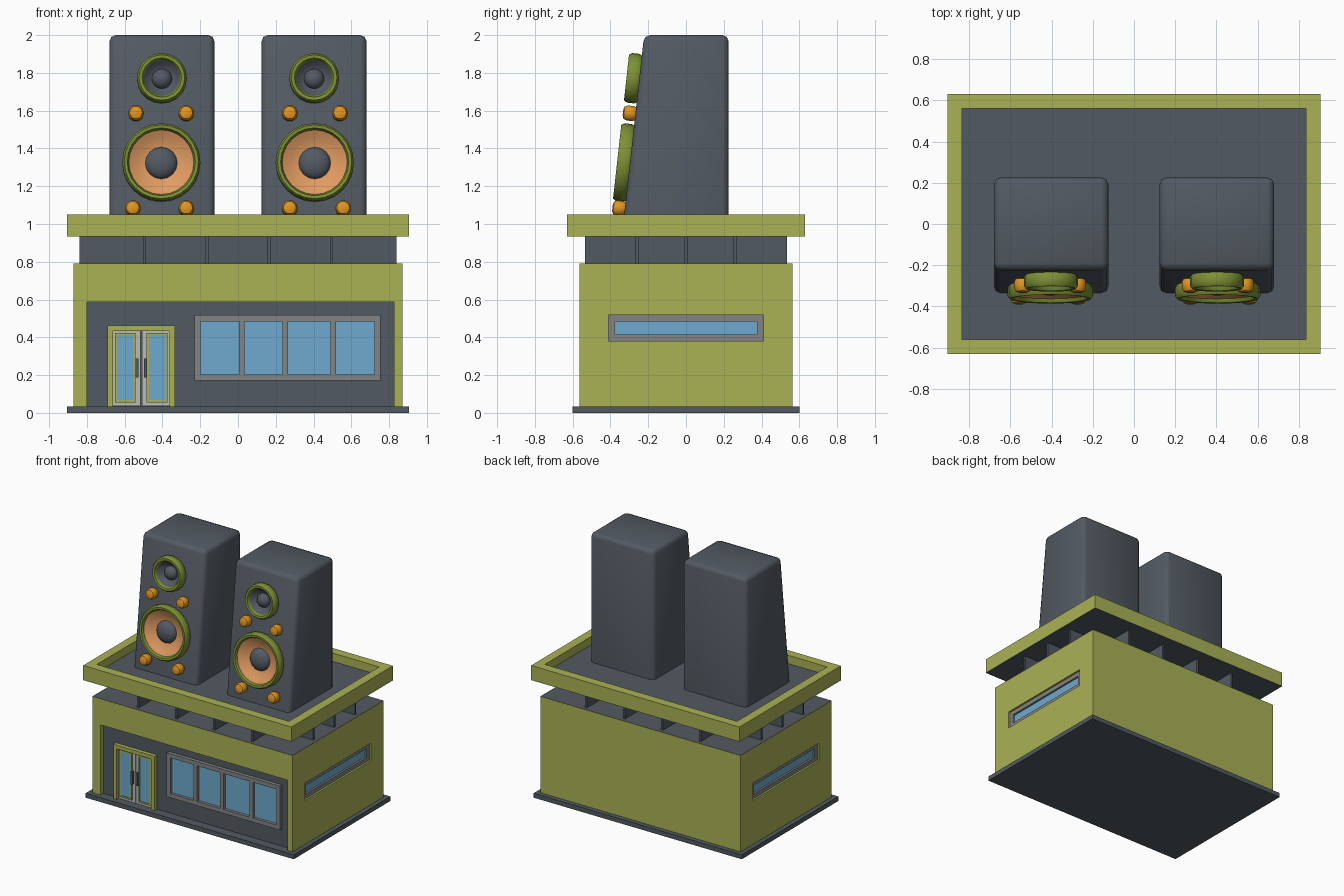
import bpy, bmesh, math
from mathutils import Vector

if "Cube" in bpy.data.objects:
    bpy.data.objects.remove(bpy.data.objects["Cube"])


def material(name, r, g, b):
    m = bpy.data.materials.new(name)
    m.diffuse_color = (r, g, b, 1)
    m.use_nodes = True
    m.node_tree.nodes["Principled BSDF"].inputs["Base Color"].default_value = m.diffuse_color
    return m


LIME = material("lime", 0.40, 0.445, 0.09)
SLATE = material("slate", 0.085, 0.102, 0.122)
GREEN = material("ring green", 0.205, 0.283, 0.035)
ORANGE = material("orange", 0.75, 0.30, 0.015)
TAN = material("cone tan", 0.75, 0.33, 0.12)
GLASS = material("glass blue", 0.156, 0.402, 0.61)
GREY = material("frame grey", 0.23, 0.23, 0.235)
PALE = material("door grey", 0.50, 0.50, 0.48)


def finish(name, bm, *mats):
    bmesh.ops.recalc_face_normals(bm, faces=bm.faces)
    me = bpy.data.meshes.new(name)
    bm.to_mesh(me)
    bm.free()
    for m in mats:
        me.materials.append(m)
    ob = bpy.data.objects.new(name, me)
    bpy.context.collection.objects.link(ob)
    return ob


def add_box(bm, x0, x1, y0, y1, z0, z1):
    vs = bmesh.ops.create_cube(bm, size=1)["verts"]
    for v in vs:
        v.co = Vector((x1 if v.co.x > 0 else x0, y1 if v.co.y > 0 else y0, z1 if v.co.z > 0 else z0))
    return vs


def boxes(name, mat, *dims):
    bm = bmesh.new()
    for d in dims:
        add_box(bm, *d)
    return finish(name, bm, mat)


def smooth(ob, angle=40):
    bpy.ops.object.select_all(action='DESELECT')
    ob.select_set(True)
    bpy.context.view_layer.objects.active = ob
    bpy.ops.object.shade_smooth_by_angle(angle=math.radians(angle))


def border(a0, a1, z0, z1, w):
    """Four bars (a0, a1, z0, z1) around a rectangle."""
    return [(a0, a1, z0, z0 + w), (a0, a1, z1 - w, z1),
            (a0, a0 + w, z0 + w, z1 - w), (a1 - w, a1, z0 + w, z1 - w)]


# Base slab
boxes("base_slab", SLATE, (-0.905, 0.905, -0.6, 0.6, 0, 0.035))

# Main walls with the front and side window recesses cut out
walls = boxes("walls", LIME, (-0.87, 0.87, -0.565, 0.565, 0.035, 0.792))
cutter = boxes("recess_cutter", LIME, (-0.8, 0.825, -0.7, -0.525, 0.0, 0.587),
               (0.835, 1, -0.41, 0.41, 0.38, 0.517), (-1, -0.835, -0.41, 0.41, 0.38, 0.517))
cutter.hide_render = True
mod = walls.modifiers.new("recesses", 'BOOLEAN')
mod.operation, mod.object, mod.solver = 'DIFFERENCE', cutter, 'EXACT'
bpy.context.view_layer.objects.active = walls
bpy.ops.object.modifier_apply(modifier=mod.name)
bpy.data.objects.remove(cutter)
walls.data.materials.clear()
walls.data.materials.append(LIME)
walls.data.materials.append(SLATE)
for p in walls.data.polygons:
    p.material_index = int(p.normal.z > 0.9 and p.center.z > 0.75)
boxes("front_panel", SLATE, (-0.8, 0.825, -0.529, -0.52, 0.035, 0.587))

# Front window
bars = border(-0.23, 0.755, 0.172, 0.517, 0.032)
bars += [(x - 0.015, x + 0.015, 0.2, 0.49) for x in (0.02, 0.25, 0.505)]
boxes("front_window_frame", GREY, *[(a, b, -0.557, -0.525, c, d) for a, b, c, d in bars])
boxes("front_window_glass", GLASS, (-0.21, 0.735, -0.535, -0.527, 0.19, 0.5))

# Side windows
for s, side in ((1, "right"), (-1, "left")):
    boxes(side + "_window_frame", GREY, *[(*sorted((s * 0.83, s * 0.855)), a, b, c, d)
                                          for a, b, c, d in border(-0.41, 0.41, 0.38, 0.517, 0.034)])
    boxes(side + "_window_glass", GLASS, (*sorted((s * 0.83, s * 0.84)), -0.39, 0.39, 0.4, 0.5))

# Double door
boxes("door_frame", LIME, (-0.692, -0.663, -0.56, -0.525, 0.035, 0.462),
      (-0.362, -0.333, -0.56, -0.525, 0.035, 0.462), (-0.663, -0.362, -0.56, -0.525, 0.433, 0.462))
for s, side in ((-1, "left"), (1, "right")):
    def span(a, b):
        return sorted((-0.5125 + s * a, -0.5125 + s * b))
    boxes(side + "_door", PALE, (*span(0.003, 0.15), -0.538, -0.525, 0.037, 0.433))
    boxes(side + "_door_glass", GLASS, (*span(0.035, 0.134), -0.541, -0.53, 0.06, 0.418))
    boxes(side + "_door_trim", LIME, *[(a, b, -0.547, -0.53, c, d)
                                       for a, b, c, d in border(*span(0.029, 0.14), 0.055, 0.424, 0.012)])
    boxes(side + "_door_handle", SLATE, (*span(0.014, 0.03), -0.56, -0.535, 0.187, 0.287))

# Crossing fins that carry the roof
boxes("roof_fins", SLATE,
      *[(x - 0.008, x + 0.008, -0.535, 0.535, 0.79, 0.937) for x in (-0.495, -0.165, 0.165, 0.495)],
      *[(-0.84, 0.84, y - 0.008, y + 0.008, 0.79, 0.937) for y in (-0.26, 0, 0.26)])

# Roof tray: lime parapet, slate floor and underside
bm = bmesh.new()
add_box(bm, -0.905, 0.905, -0.63, 0.63, 0.935, 1.05)
bm.normal_update()
top = max(bm.faces, key=lambda f: f.calc_center_median().z)
bmesh.ops.inset_region(bm, faces=[top], thickness=0.099)
floor = bmesh.ops.extrude_discrete_faces(bm, faces=[top])["faces"][0]
for v in floor.verts:
    v.co.z = 0.985
for f in bm.faces:
    f.material_index = int(all(v.co.z < 1 for v in f.verts))
finish("roof_tray", bm, LIME, SLATE)

# Speakers
TILT = math.atan(0.111)


def face_y(z):
    return -0.225 - (1.97 - z) * 0.111


def lathe(name, mat, profile, x, z, segs, closed=False):
    """Turn (radius, height) points around the axis normal to the cabinet front."""
    bm = bmesh.new()
    rings = [[bm.verts.new((r * math.cos(2 * math.pi * i / segs), r * math.sin(2 * math.pi * i / segs), h))
              for i in range(segs)] for r, h in profile]
    pairs = list(zip(rings, rings[1:])) + ([(rings[-1], rings[0])] if closed else [])
    for a, b in pairs:
        for i in range(segs):
            j = (i + 1) % segs
            bm.faces.new((a[i], a[j], b[j], b[i]))
    if not closed:
        bm.faces.new(rings[-1])
        bm.faces.new(rings[0][::-1])
    ob = finish(name, bm, mat)
    ob.location = (x, face_y(z), z)
    ob.rotation_euler.x = math.pi / 2 - TILT
    smooth(ob)


def driver(name, x, z, outer, inner, dome, cone_mat, segs):
    w = outer - inner
    lathe(name + "_ring", GREEN, [(inner, 0), (inner, 0.05), (inner + w * 0.25, 0.066), (outer - w * 0.3, 0.068),
                                  (outer, 0.052), (outer, 0.012), (outer - w * 0.2, 0)], x, z, segs, True)
    mid = (inner + dome) / 2
    lathe(name + "_cone", cone_mat, [(inner + 0.004, -0.01), (inner + 0.004, 0.05), (mid, 0.022),
                                     (dome * 0.8, 0.002)], x, z, segs)
    lathe(name + "_dome", SLATE, [(dome * math.cos(t), 0.05 * math.sin(t))
                                  for t in (math.radians(a) for a in (0, 20, 40, 60, 80))], x, z, 16)


for s, side in ((-1, "left"), (1, "right")):
    # Cabinet with a sloping front and softened edges
    bm = bmesh.new()
    for v in add_box(bm, -0.2775, 0.2775, -1, 0.225, 0.975, 2.0):
        v.co.x += s * 0.4025
        if v.co.y < 0:
            v.co.y = face_y(v.co.z)
    edges = [e for e in bm.edges if any(v.co.z > 1.5 for v in e.verts)]
    bmesh.ops.bevel(bm, geom=edges, offset=0.032, segments=2, profile=0.5, affect='EDGES')
    smooth(finish(side + "_speaker_cabinet", bm, SLATE), 50)

    driver(side + "_tweeter", s * 0.403, 1.768, 0.132, 0.095, 0.055, SLATE, 20)
    driver(side + "_woofer", s * 0.406, 1.322, 0.207, 0.172, 0.087, TAN, 24)
    for i, (x, z) in enumerate([(0.54, 1.583), (0.274, 1.583), (0.557, 1.08), (0.274, 1.08)]):
        lathe(f"{side}_knob_{i + 1}", ORANGE, [(0.036, 0), (0.042, 0.012), (0.042, 0.045), (0.034, 0.06),
                                               (0.018, 0.066)], s * x, z, 10)
